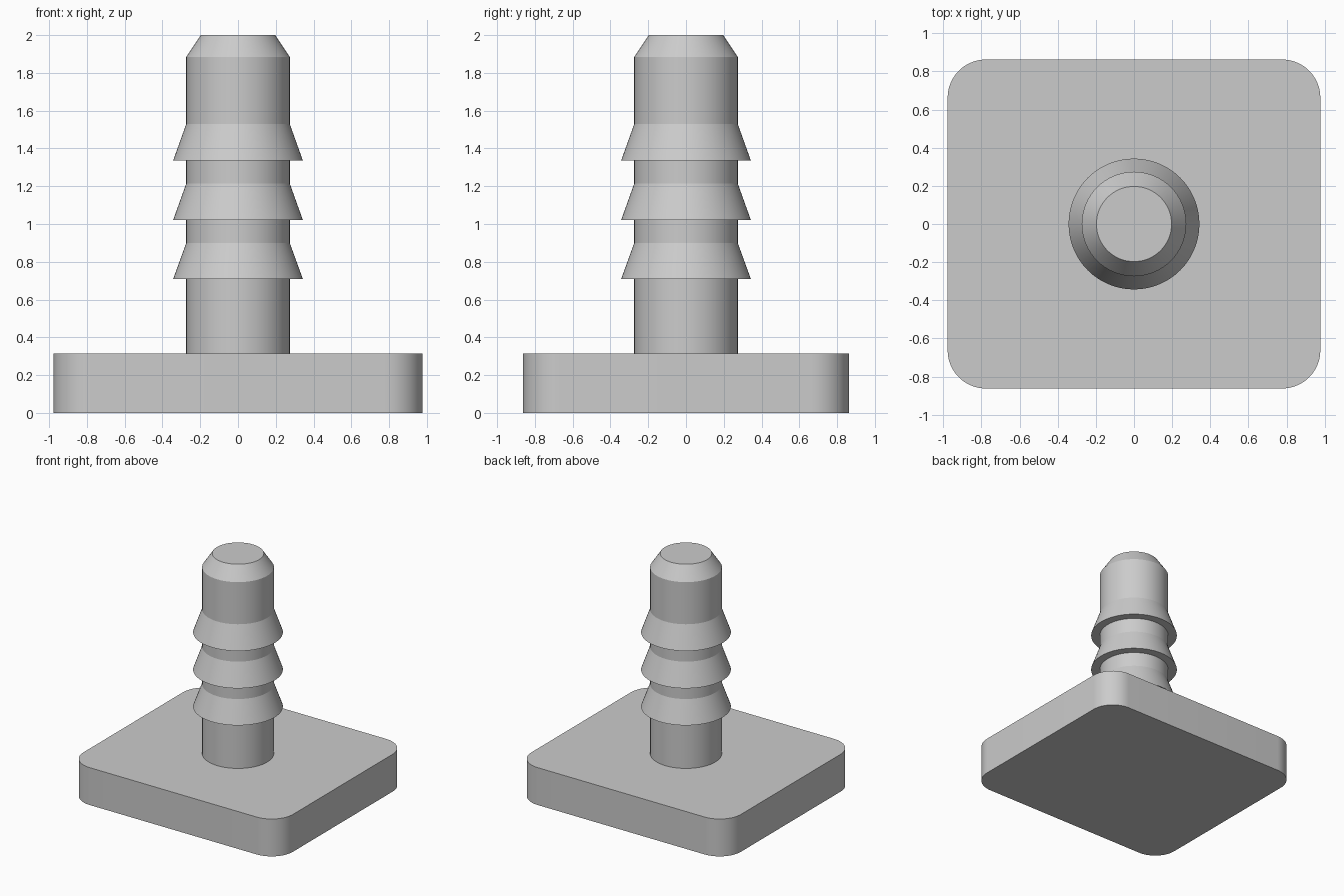
import bpy, bmesh, math

cube = bpy.data.objects.get("Cube")
if cube:
    bpy.data.objects.remove(cube, do_unlink=True)

grey = bpy.data.materials.new("light grey")
grey.use_nodes = True
grey.diffuse_color = (0.6, 0.6, 0.6, 1)
grey.node_tree.nodes["Principled BSDF"].inputs["Base Color"].default_value = (0.6, 0.6, 0.6, 1)


def finish(name, bm):
    bmesh.ops.recalc_face_normals(bm, faces=bm.faces)
    mesh = bpy.data.meshes.new(name)
    bm.to_mesh(mesh)
    bm.free()
    mesh.materials.append(grey)
    obj = bpy.data.objects.new(name, mesh)
    bpy.context.collection.objects.link(obj)
    bpy.ops.object.select_all(action="DESELECT")
    obj.select_set(True)
    bpy.context.view_layer.objects.active = obj
    bpy.ops.object.shade_smooth_by_angle(angle=math.radians(15))
    return obj


# Base plate: rounded rectangle, extruded upward
HALF_X, HALF_Y, CORNER, PLATE_TOP = 0.977, 0.862, 0.2, 0.315
STEPS = 16
bm = bmesh.new()
outline = []
for quarter, (sx, sy) in enumerate([(1, 1), (-1, 1), (-1, -1), (1, -1)]):
    for i in range(STEPS + 1):
        a = (quarter + i / STEPS) * math.pi / 2
        outline.append(bm.verts.new((sx * (HALF_X - CORNER) + CORNER * math.cos(a),
                                     sy * (HALF_Y - CORNER) + CORNER * math.sin(a), 0)))
bottom = bm.faces.new(outline)
top = bmesh.ops.extrude_face_region(bm, geom=[bottom], use_keep_orig=True)
bmesh.ops.translate(bm, vec=(0, 0, PLATE_TOP),
                    verts=[v for v in top["geom"] if isinstance(v, bmesh.types.BMVert)])
finish("base_plate", bm)

# Barbed stem: turned profile with three flared barbs and a chamfered tip
SHANK, BARB, TIP = 0.274, 0.343, 0.197
profile = [(0, PLATE_TOP - 0.02), (SHANK, PLATE_TOP - 0.02)]
for low, high in [(0.71, 0.9), (1.022, 1.215), (1.337, 1.53)]:
    profile += [(SHANK, low), (BARB, low), (SHANK, high)]
profile += [(SHANK, 1.885), (TIP, 2), (0, 2)]

bm = bmesh.new()
points = [bm.verts.new((r, 0, z)) for r, z in profile]
edges = [bm.edges.new(pair) for pair in zip(points, points[1:])]
bmesh.ops.spin(bm, geom=points + edges, cent=(0, 0, 0), axis=(0, 0, 1),
               angle=2 * math.pi, steps=64, use_merge=True)
bmesh.ops.remove_doubles(bm, verts=bm.verts, dist=0.0001)
finish("barbed_stem", bm)
